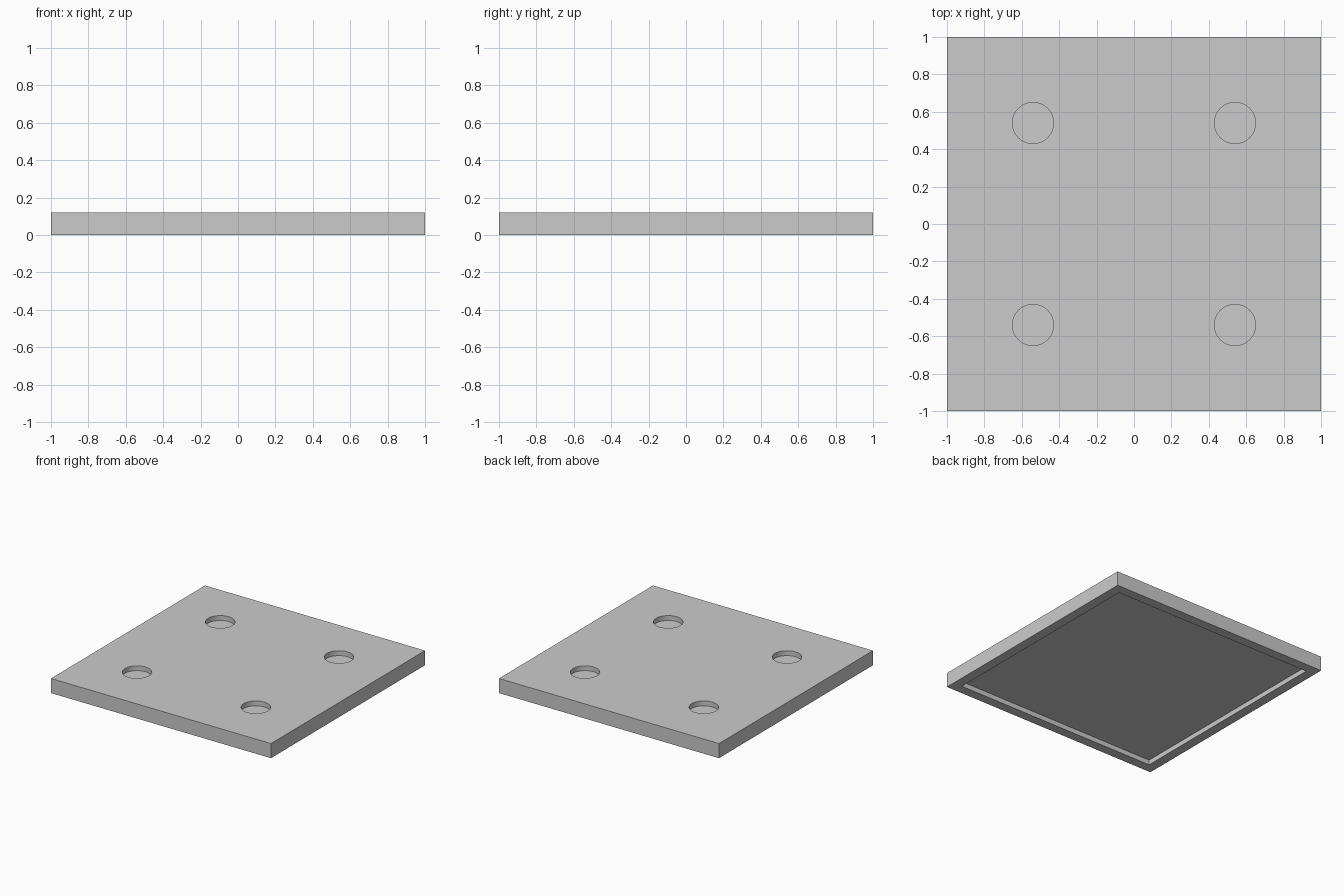
import bpy
import math

old = bpy.data.objects.get("Cube")
if old:
    bpy.data.objects.remove(old, do_unlink=True)

SIZE, HEIGHT, DEPTH = 2.0, 0.12, 0.04
RIM, HOLE_RADIUS, HOLE_OFFSET = 0.08, 0.11, 0.54

grey = bpy.data.materials.new("plain_grey")
grey.use_nodes = True
colour = (0.6, 0.6, 0.6, 1)
grey.diffuse_color = colour
grey.node_tree.nodes["Principled BSDF"].inputs["Base Color"].default_value = colour


def box(name, side, bottom, top):
    bpy.ops.mesh.primitive_cube_add(size=1, location=(0, 0, (bottom + top) / 2))
    obj = bpy.context.object
    obj.name = name
    obj.scale = (side, side, top - bottom)
    bpy.ops.object.transform_apply(location=True, rotation=False, scale=True)
    obj.data.materials.append(grey)
    return obj


def cut(target, cutter):
    """Subtract the cutter from the target, then discard it."""
    cutter.hide_render = True
    mod = target.modifiers.new("cut", 'BOOLEAN')
    mod.operation = 'DIFFERENCE'
    mod.solver = 'EXACT'
    mod.object = cutter
    bpy.context.view_layer.objects.active = target
    bpy.ops.object.modifier_apply(modifier=mod.name)
    bpy.data.objects.remove(cutter, do_unlink=True)


# Square plate
plate = box("base_plate", SIZE, 0, HEIGHT)

# Shallow recess underneath, leaving a rim
cut(plate, box("recess_cutter", SIZE - 2 * RIM, -DEPTH, DEPTH))

# Four blind round holes in the top
for sx in (-1, 1):
    for sy in (-1, 1):
        bpy.ops.mesh.primitive_cylinder_add(
            vertices=64, radius=HOLE_RADIUS, depth=2 * DEPTH,
            location=(sx * HOLE_OFFSET, sy * HOLE_OFFSET, HEIGHT))
        hole = bpy.context.object
        hole.name = "hole_cutter"
        hole.data.materials.append(grey)
        cut(plate, hole)

# Smooth hole walls with sharp rims
bpy.ops.object.select_all(action='DESELECT')
plate.select_set(True)
bpy.context.view_layer.objects.active = plate
bpy.ops.object.shade_smooth_by_angle(angle=math.radians(30))
